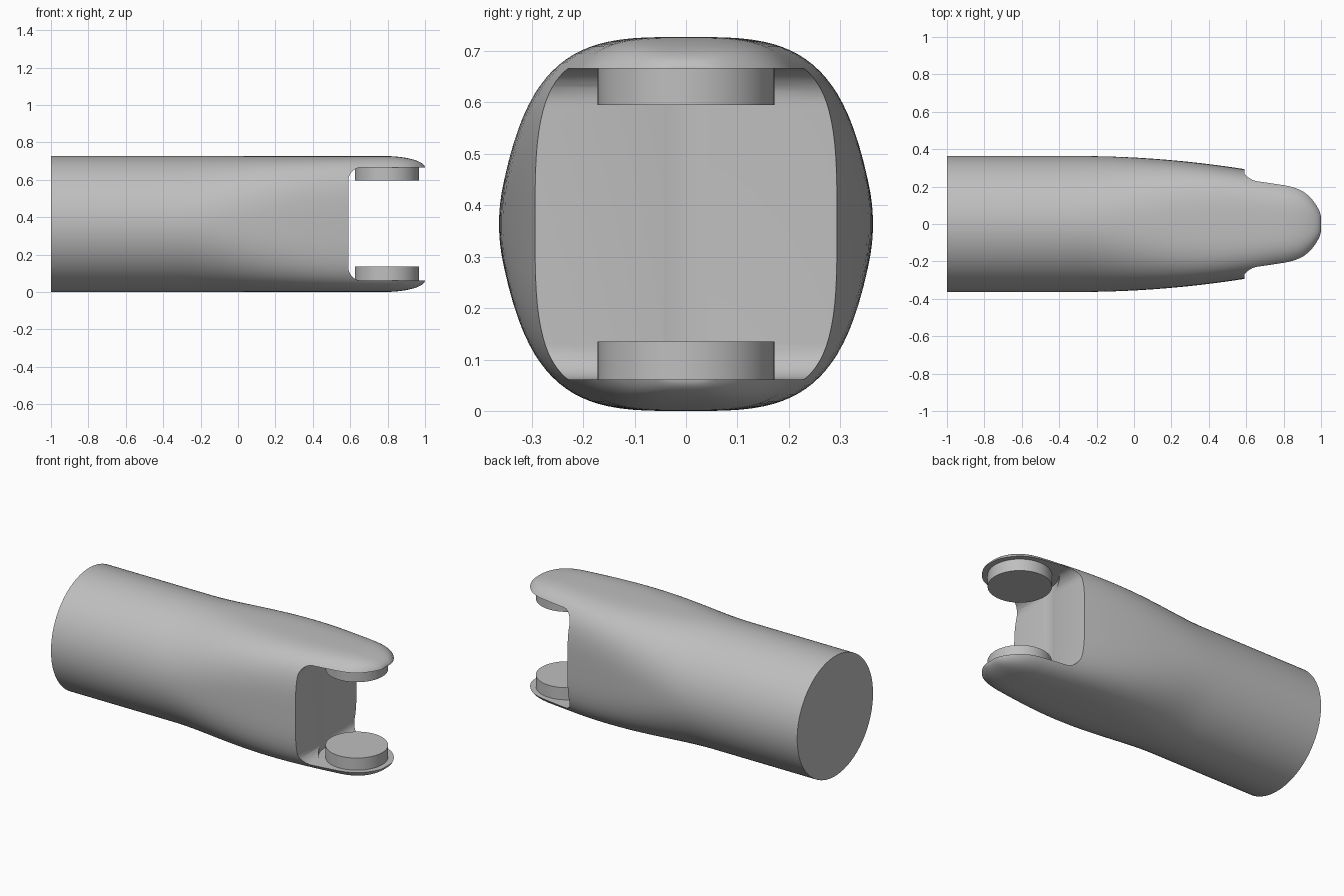
import bpy, bmesh, math
from math import sin, cos, pi
from mathutils import Matrix

cube = bpy.data.objects.get("Cube")
if cube:
    bpy.data.objects.remove(cube, do_unlink=True)

MID = 0.3635       # height of the long axis
SLOT = 0.302       # half height of the slot
WALL = 0.59        # back wall of the slot
HINGE = 0.797      # centre of the round bosses
SIDES = 96

grey = bpy.data.materials.new("plain grey")
grey.use_nodes = True
colour = (0.52, 0.52, 0.52, 1)
grey.diffuse_color = colour
grey.node_tree.nodes["Principled BSDF"].inputs["Base Color"].default_value = colour


def finish(name, bm):
    bmesh.ops.recalc_face_normals(bm, faces=bm.faces)
    mesh = bpy.data.meshes.new(name)
    bm.to_mesh(mesh)
    bm.free()
    mesh.materials.append(grey)
    obj = bpy.data.objects.new(name, mesh)
    bpy.context.collection.objects.link(obj)
    return obj


def activate(obj):
    bpy.ops.object.select_all(action='DESELECT')
    obj.select_set(True)
    bpy.context.view_layer.objects.active = obj


def loft(name, rings):
    bm = bmesh.new()
    loops = [[bm.verts.new(p) for p in ring] for ring in rings]
    n = len(loops[0])
    for a, b in zip(loops, loops[1:]):
        for i in range(n):
            j = (i + 1) % n
            bm.faces.new((a[i], a[j], b[j], b[i]))
    bm.faces.new(loops[0])
    bm.faces.new(loops[-1])
    return finish(name, bm)


def disc(name, radius, low, high):
    bm = bmesh.new()
    place = Matrix.Translation((HINGE, 0, (low + high) / 2))
    bmesh.ops.create_cone(bm, cap_ends=True, segments=64, radius1=radius,
                          radius2=radius, depth=high - low, matrix=place)
    return finish(name, bm)


def section(x):
    """Round at the butt, narrowing and squaring off towards the nose."""
    t = max(0, (x + 0.3) / 0.89)
    u = max(0, (x - 0.78) / 0.22)
    s = min(1, t)
    power = 2 + 1.5 * s * s * (3 - 2 * s)
    width = (MID - 0.07 * t * t) * (1 - 0.55 * u ** 4)
    height = 0.301 + (MID - 0.301) * math.sqrt(max(0, 1 - u * u))
    ring = []
    for i in range(SIDES):
        a = 2 * pi * (i + 0.5) / SIDES
        y = math.copysign(abs(cos(a)) ** (2 / power), cos(a))
        z = math.copysign(abs(sin(a)) ** (2 / power), sin(a))
        ring.append((x, width * y, MID + height * z))
    return ring


# Main body with a rounded nose
stations = [-1, -0.65] + [-0.3 + 0.06 * i for i in range(18)]
stations += [0.78 + 0.22 * sin(pi / 2 * i / 16) for i in range(1, 17)]
body = loft("fork_body", [section(x) for x in stations])

# Slot cutter with filleted inner corners
FILLET = 0.07
profile = [(1.2, -SLOT), (1.2, SLOT)]
for start in (pi / 2, pi):
    side = 1 if start < 2 else -1
    for i in range(13):
        a = start + pi / 2 * i / 12
        profile.append((WALL + FILLET + FILLET * cos(a),
                        side * (SLOT - FILLET) + FILLET * sin(a)))
slot = loft("slot_cutter", [[(x, y, MID + z) for x, z in profile] for y in (-0.6, 0.6)])

# Clearance around the bosses
clearance = disc("clearance_cutter", 0.212, MID - SLOT + 0.0005, MID + SLOT - 0.0005)

for cutter in (slot, clearance):
    cutter.hide_render = True
    cutter.hide_set(True)
    mod = body.modifiers.new("cut", 'BOOLEAN')
    mod.operation = 'DIFFERENCE'
    mod.solver = 'EXACT'
    mod.object = cutter
    activate(body)
    bpy.ops.object.modifier_apply(modifier=mod.name)
    bpy.data.objects.remove(cutter, do_unlink=True)

# Round bosses on the inside of each prong
lower = disc("lower_boss", 0.172, MID - SLOT - 0.01, 0.135)
upper = disc("upper_boss", 0.172, 0.595, MID + SLOT + 0.01)

for part in (body, lower, upper):
    activate(part)
    bpy.ops.object.shade_smooth_by_angle(angle=math.radians(30))
